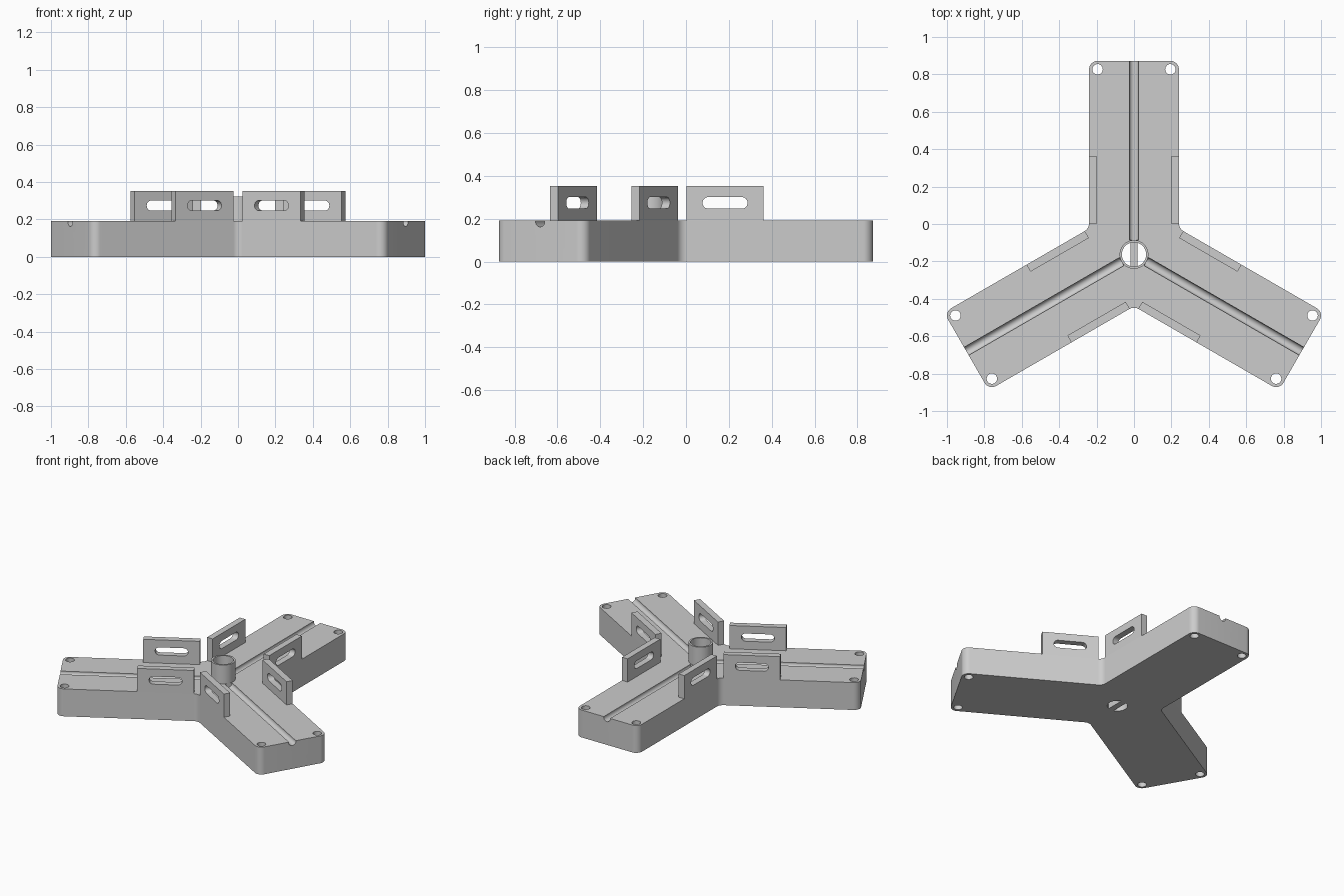
import bpy, bmesh, math
from mathutils import Matrix, Vector

if "Cube" in bpy.data.objects:
    bpy.data.objects.remove(bpy.data.objects["Cube"])

COLOUR = (0.604, 0.604, 0.604, 1)
grey = bpy.data.materials.new("plain grey")
grey.use_nodes = True
grey.diffuse_color = COLOUR
grey.node_tree.nodes["Principled BSDF"].inputs["Base Color"].default_value = COLOUR

# Main dimensions
CENTRE_Y = -0.163
LENGTH, HALF = 1.035, 0.24
CORNER = 0.045
DECK, TAB_TOP, TUBE_TOP = 0.191, 0.353, 0.322
TAB_START, TAB_END, TAB_THICK = 0.165, 0.525, 0.043
BORE, TUBE_R = 0.065, 0.077
ARMS = [Matrix.Translation((0, CENTRE_Y, 0)) @ Matrix.Rotation(math.radians(a), 4, "Z")
        for a in (90, 210, 330)]


def prism(name, points, sweep, matrix=Matrix()):
    """Flat outline swept along a vector."""
    bm = bmesh.new()
    face = bm.faces.new([bm.verts.new(p) for p in points])
    top = bmesh.ops.extrude_face_region(bm, geom=[face])["geom"]
    bmesh.ops.translate(bm, vec=sweep, verts=[g for g in top if isinstance(g, bmesh.types.BMVert)])
    bmesh.ops.transform(bm, matrix=matrix, verts=bm.verts)
    bmesh.ops.recalc_face_normals(bm, faces=bm.faces)
    mesh = bpy.data.meshes.new(name)
    bm.to_mesh(mesh)
    bm.free()
    mesh.materials.append(grey)
    obj = bpy.data.objects.new(name, mesh)
    bpy.context.collection.objects.link(obj)
    return obj


def circle(r, x=0, y=0, z=0, n=40):
    return [(x + r * math.cos(math.tau * i / n), y + r * math.sin(math.tau * i / n), z)
            for i in range(n)]


def rounded(corners, steps=8):
    """Replace each (point, radius) corner with an arc."""
    out = []
    for i, (p, r) in enumerate(corners):
        a = (corners[i - 1][0] - p).normalized()
        b = (corners[(i + 1) % len(corners)][0] - p).normalized()
        half = a.angle(b) / 2
        t = r / math.tan(half)
        c = p + (a + b).normalized() * (r / math.sin(half))
        start, end = p + a * t - c, p + b * t - c
        out += [c + start.lerp(end, k / steps).normalized() * r for k in range(steps + 1)]
    return out


def activate(obj):
    bpy.ops.object.select_all(action="DESELECT")
    obj.select_set(True)
    bpy.context.view_layer.objects.active = obj


def cut(obj, cutter):
    activate(obj)
    mod = obj.modifiers.new("cut", "BOOLEAN")
    mod.operation, mod.solver, mod.object = "DIFFERENCE", "EXACT", cutter
    bpy.ops.object.modifier_apply(modifier=mod.name)
    bpy.data.objects.remove(cutter)


def smooth(obj):
    activate(obj)
    bpy.ops.object.shade_smooth_by_angle(angle=math.radians(30))


# Three-armed base with rounded tips and filleted inner corners
corners = []
for arm in ARMS:
    for x, y, r in ((LENGTH, -HALF, CORNER), (LENGTH, HALF, CORNER),
                    (HALF / math.sqrt(3), HALF, 0.05)):
        corners.append((arm @ Vector((x, y, 0)), r))
base = prism("three_arm_base", rounded(corners), (0, 0, DECK))

# Central bore, screw holes and cable grooves
cut(base, prism("bore_cutter", circle(BORE, 0, CENTRE_Y, -0.1), (0, 0, 1)))
for arm in ARMS:
    for side in (-1, 1):
        hole = circle(0.028, LENGTH - CORNER, side * (HALF - CORNER), -0.1, 24)
        cut(base, prism("screw_cutter", hole, (0, 0, 1), arm))
    profile = [(TUBE_R, x, y + 0.187) for x, y, z in circle(0.025, n=24)]
    cut(base, prism("groove_cutter", profile, (LENGTH, 0, 0), arm))
smooth(base)

# Central tube and the bar across its bore
tube = prism("centre_tube", circle(TUBE_R, 0, CENTRE_Y, DECK), (0, 0, TUBE_TOP - DECK))
cut(tube, prism("tube_cutter", circle(BORE, 0, CENTRE_Y, 0), (0, 0, 1)))
smooth(tube)
w = 0.02
prism("bore_bar", [(-w, CENTRE_Y - BORE, 0), (w, CENTRE_Y - BORE, 0),
                   (w, CENTRE_Y + BORE, 0), (-w, CENTRE_Y + BORE, 0)], (0, 0, 0.04))

# Upright slotted tabs along both edges of each arm
mid, slot_z, slot_r, reach = (TAB_START + TAB_END) / 2, 0.274, 0.027, 0.078
slot = []
for end in (1, -1):
    for k in range(13):
        a = math.pi * k / 12 - math.pi / 2
        slot.append((mid + end * (reach + slot_r * math.cos(a)), slot_z + end * slot_r * math.sin(a)))
for arm in ARMS:
    for side in (-1, 1):
        outer = side * HALF
        sheet = [(TAB_START, outer, DECK), (TAB_END, outer, DECK),
                 (TAB_END, outer, TAB_TOP), (TAB_START, outer, TAB_TOP)]
        tab = prism("slotted_tab", sheet, (0, -side * TAB_THICK, 0), arm)
        cut(tab, prism("slot_cutter", [(x, outer + side * 0.05, z) for x, z in slot],
                       (0, -side * 0.15, 0), arm))
        smooth(tab)
